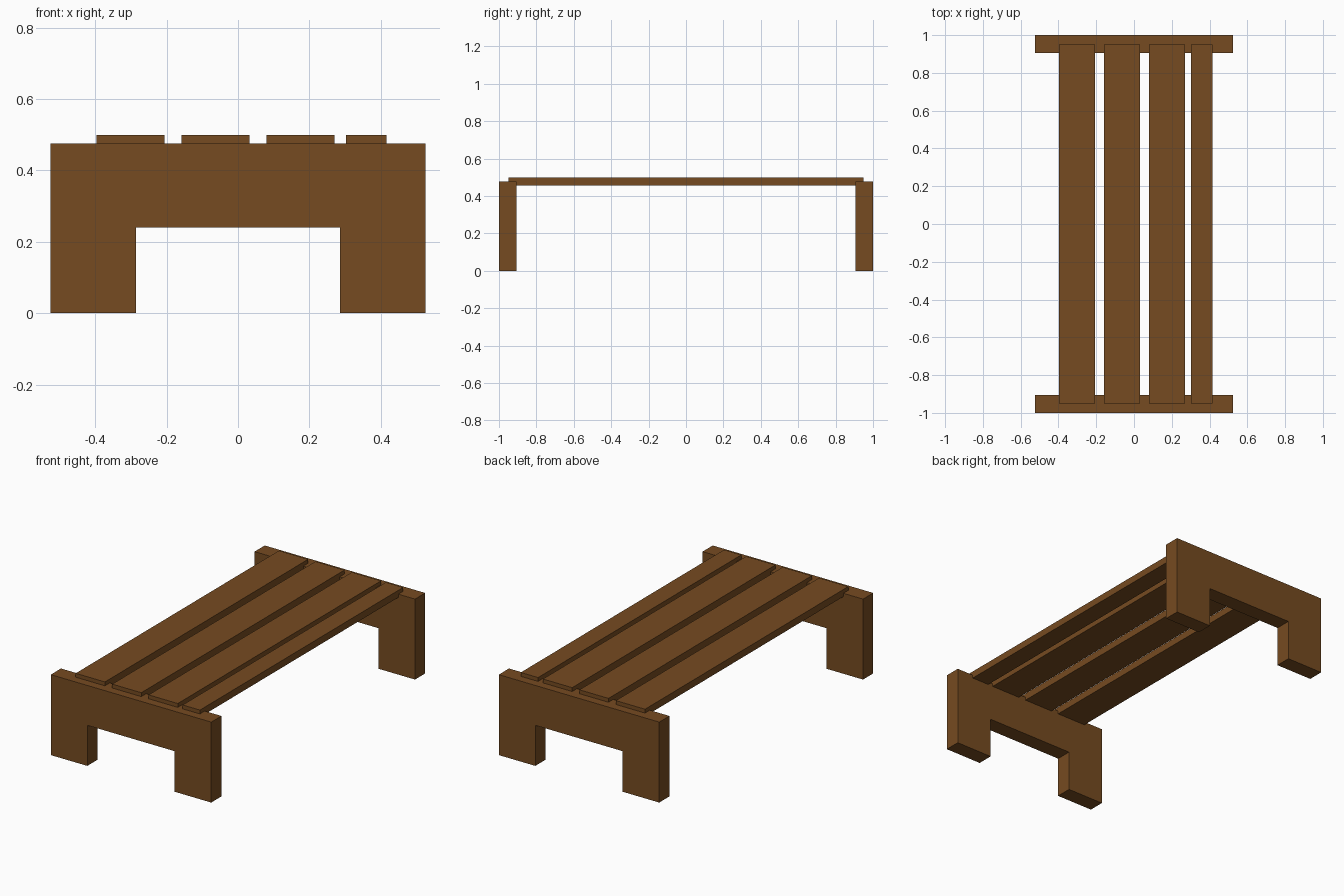
import bpy, bmesh

if "Cube" in bpy.data.objects:
    bpy.data.objects.remove(bpy.data.objects["Cube"])

wood = bpy.data.materials.new("brown_wood")
wood.diffuse_color = (0.18, 0.07, 0.015, 1)
wood.use_nodes = True
wood.node_tree.nodes["Principled BSDF"].inputs["Base Color"].default_value = wood.diffuse_color


def prism(name, profile, y0, y1):
    """Extrude an x-z outline from y0 to y1."""
    bm = bmesh.new()
    face = bm.faces.new([bm.verts.new((x, y0, z)) for x, z in profile])
    ext = bmesh.ops.extrude_face_region(bm, geom=[face])
    moved = [v for v in ext["geom"] if isinstance(v, bmesh.types.BMVert)]
    bmesh.ops.translate(bm, vec=(0, y1 - y0, 0), verts=moved)
    bmesh.ops.recalc_face_normals(bm, faces=bm.faces)
    mesh = bpy.data.meshes.new(name)
    bm.to_mesh(mesh)
    bm.free()
    mesh.materials.append(wood)
    obj = bpy.data.objects.new(name, mesh)
    bpy.context.collection.objects.link(obj)
    return obj


# End frames: a wide rail with two block legs
half = [(0.525, 0.476), (0.525, 0), (0.286, 0), (0.286, 0.24)]
arch = half + [(-x, z) for x, z in reversed(half)]
prism("front_end_frame", arch, -1, -0.905)
prism("back_end_frame", arch, 0.905, 1)

# Top slats, let into the end frames; the last one is narrower
slats = [(-0.397, -0.206), (-0.158, 0.032), (0.08, 0.271), (0.303, 0.416)]
for i, (x0, x1) in enumerate(slats, 1):
    prism(f"slat_{i}", [(x0, 0.457), (x1, 0.457), (x1, 0.499), (x0, 0.499)], -0.95, 0.95)
